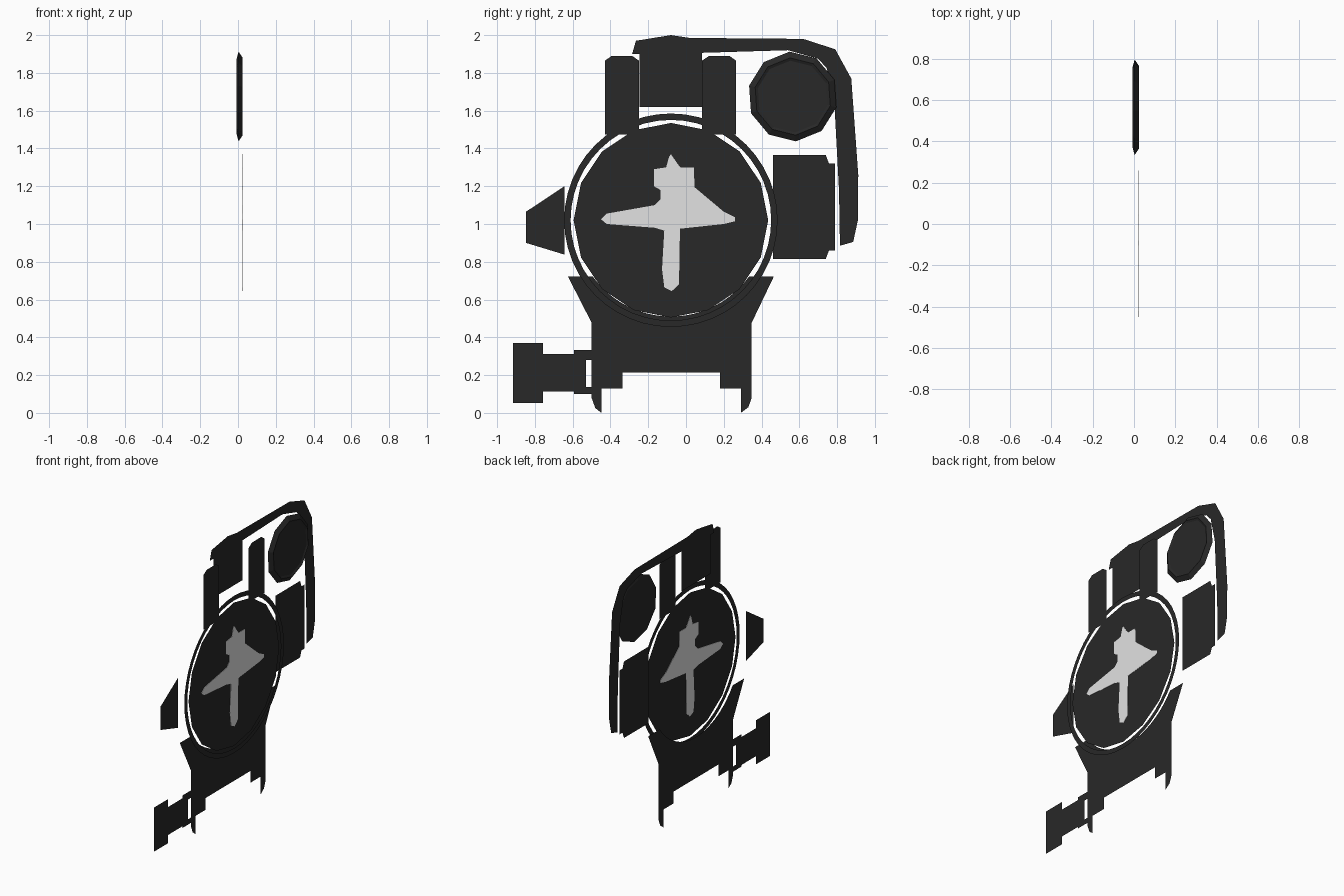
import bpy, bmesh, math

if "Cube" in bpy.data.objects:
    bpy.data.objects.remove(bpy.data.objects["Cube"])

BACK, FRONT = -0.025, 0.025      # the two sheet layers
CY, CZ = -0.08, 1.02             # centre of the dial


def material(name, v):
    m = bpy.data.materials.new(name)
    m.diffuse_color = (v, v, v, 1)
    m.use_nodes = True
    m.node_tree.nodes["Principled BSDF"].inputs["Base Color"].default_value = m.diffuse_color
    return m


DARK = material("charcoal", 0.021)
GREY = material("light_grey", 0.76)


def finish(name, bm, mat):
    me = bpy.data.meshes.new(name)
    bm.to_mesh(me)
    bm.free()
    me.materials.append(mat)
    ob = bpy.data.objects.new(name, me)
    bpy.context.collection.objects.link(ob)
    return ob


def sheet(name, pts, x, mat=DARK, thick=0.0):
    """Flat outline in the YZ plane, facing +x, optionally thickened."""
    bm = bmesh.new()
    f = bm.faces.new([bm.verts.new((x, y, z)) for y, z in pts])
    f.normal_update()
    if f.normal.x < 0:
        f.normal_flip()
    if thick:
        r = bmesh.ops.extrude_face_region(bm, geom=[f], use_keep_orig=True)
        for g in r["geom"]:
            if isinstance(g, bmesh.types.BMVert):
                g.co.x += thick
        bmesh.ops.recalc_face_normals(bm, faces=bm.faces)
    bmesh.ops.triangulate(bm, faces=[f for f in bm.faces if len(f.verts) > 4])
    return finish(name, bm, mat)


def circle(y, z, r, n, start=0.0, end=math.tau, closed=True):
    d = n if closed else n - 1
    return [(y + r * math.cos(start + (end - start) * i / d),
             z + r * math.sin(start + (end - start) * i / d)) for i in range(n)]


def lathe(name, y, z, profile, n, phase=0.0, caps=True):
    """Rings of (x, radius) around an axis along x."""
    bm = bmesh.new()
    rings = [[bm.verts.new((x, *p)) for p in
              circle(y, z, r, n, phase, phase + math.tau)] for x, r in profile]
    for a, b in zip(rings, rings[1:]):
        for i in range(n):
            j = (i + 1) % n
            bm.faces.new((a[i], a[j], b[j], b[i]))
    if caps:
        bm.faces.new(rings[0][::-1])
        bm.faces.new(rings[-1])
        bmesh.ops.recalc_face_normals(bm, faces=bm.faces)
    return finish(name, bm, DARK)


# Dial, its surrounding ring and the pale mark
sheet("dial", circle(CY, CZ, 0.515, 16), 0.023)
lathe("dial_ring", CY, CZ, [(FRONT, 0.565), (FRONT, 0.531)], 48, caps=False)
sheet("dial_mark", [
    (-.08, 1.37), (-.042, 1.315), (-.03, 1.30), (.042, 1.30), (.045, 1.195),
    (.20, 1.065), (.26, 1.035), (.26, 1.015), (.20, 1.0), (-.032, .975),
    (-.037, .68), (-.075, .645), (-.115, .665), (-.127, .76), (-.115, .965),
    (-.165, .98), (-.42, 1.0), (-.45, 1.025), (-.42, 1.055), (-.165, 1.10),
    (-.135, 1.13), (-.135, 1.18), (-.17, 1.20), (-.17, 1.29), (-.105, 1.30),
    (-.09, 1.355)], 0.021, GREY, 0.004)

# Twin posts above the dial with the panel between them
for side, y in (("left", -.43), ("right", .085)):
    sheet(side + "_post", [(y, 1.475), (y + .18, 1.475), (y + .18, 1.865),
          (y + .145, 1.89), (y + .037, 1.89), (y, 1.865)], FRONT)
sheet("panel", [(-.245, 1.62), (.085, 1.62), (.085, 1.91), (-.245, 1.91)], BACK)

# Bent strap over the top and down the side
sheet("strap", [
    (-.285, 1.90), (-.265, 1.97), (-.08, 2.0), (.02, 1.985), (.62, 1.98),
    (.79, 1.925), (.875, 1.77), (.912, 1.26), (.91, 1.02), (.885, .905),
    (.815, .885), (.81, 1.18), (.785, 1.65), (.745, 1.825), (.70, 1.875),
    (.54, 1.92), (.04, 1.905)], BACK)

# Ten-sided bevelled wheel
lathe("wheel", .565, 1.675, [(-.007, .2), (.003, .238), (.025, .205),
      (.018, .19)], 10, math.radians(94))

# Side pod and side wedge
sheet("side_pod", [
    (.46, 1.365), (.74, 1.365), (.757, 1.32), (.79, 1.32), (.79, .86),
    (.757, .86), (.74, .815), (.46, .815)], BACK)
sheet("side_wedge", [(-.847, 1.065), (-.643, 1.20), (-.643, .838),
      (-.847, .90)], BACK)

# Base with a round cradle under the dial and two feet
half = math.asin((CZ - .722) / .51)
sheet("base", [
    (-.625, .722), (-.50, .478), (-.50, .08), (-.48, .025), (-.447, 0),
    (-.447, .13), (-.335, .13), (-.335, .215), (.18, .215), (.18, .13),
    (.29, .13), (.29, 0), (.33, .03), (.348, .08), (.348, .478), (.465, .722)]
    + circle(CY, CZ, .51, 20, -half, half - math.pi, False), BACK)

# Stepped clip beside the base
sheet("clip", [
    (-.917, .37), (-.757, .37), (-.757, .313), (-.593, .313), (-.593, .333),
    (-.50, .333), (-.50, .28), (-.53, .28), (-.53, .138), (-.50, .138),
    (-.50, .10), (-.593, .10), (-.593, .112), (-.757, .112), (-.757, .053),
    (-.917, .053)], BACK)
